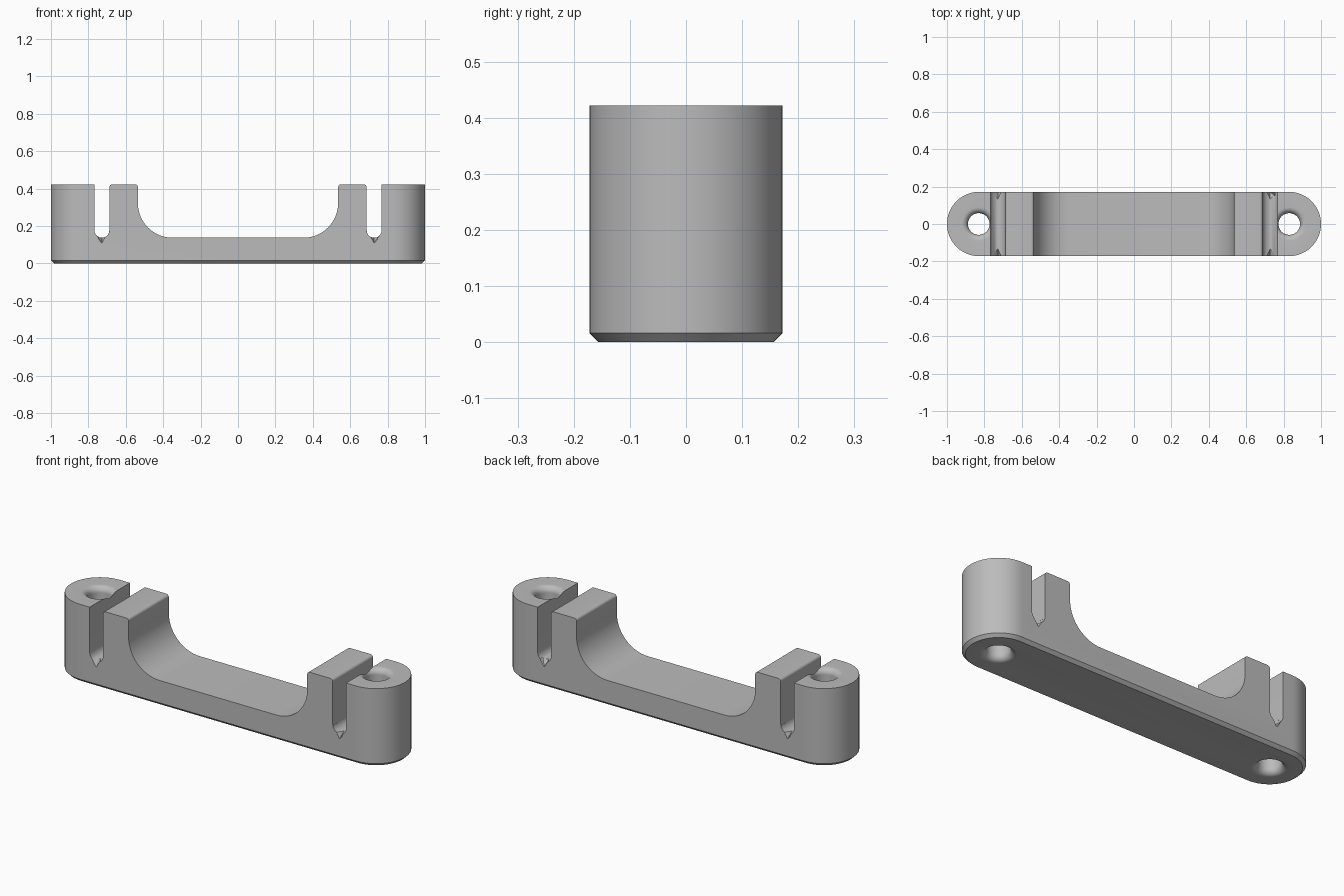
import bpy, bmesh
from math import sin, cos, pi, radians

if "Cube" in bpy.data.objects:
    bpy.data.objects.remove(bpy.data.objects["Cube"], do_unlink=True)

HEIGHT, RADIUS, CHAMFER = 0.422, 0.172, 0.016
END_X = 1 - RADIUS            # centre of the rounded ends
HOLE_X, HOLE_R, FLARE = 0.83, 0.058, 0.032
SLOT_IN, SLOT_OUT, SLOT_FLOOR = 0.688, 0.768, 0.137
SADDLE_X, SADDLE_R, FILLET = 0.535, 0.185, 0.015
ABOVE = 0.6                   # cutters reach past the top

grey = bpy.data.materials.new("grey")
grey.use_nodes = True
colour = (0.5, 0.5, 0.5, 1)
grey.diffuse_color = colour
grey.node_tree.nodes["Principled BSDF"].inputs["Base Color"].default_value = colour


def arc(cx, cy, r, start, end, steps=16):
    angles = [radians(start + (end - start) * i / steps) for i in range(steps + 1)]
    return [(cx + r * cos(a), cy + r * sin(a)) for a in angles]


def make_object(name, bm):
    bmesh.ops.recalc_face_normals(bm, faces=bm.faces)
    mesh = bpy.data.meshes.new(name)
    bm.to_mesh(mesh)
    bm.free()
    mesh.materials.append(grey)
    obj = bpy.data.objects.new(name, mesh)
    bpy.context.collection.objects.link(obj)
    return obj


def loft(name, rings):
    """Closed solid through rings with equal point counts."""
    bm = bmesh.new()
    loops = [[bm.verts.new(p) for p in ring] for ring in rings]
    n = len(loops[0])
    for low, high in zip(loops, loops[1:]):
        for i in range(n):
            j = (i + 1) % n
            bm.faces.new((low[i], low[j], high[j], high[i]))
    bm.faces.new(loops[0])
    bm.faces.new(loops[-1])
    return make_object(name, bm)


def prism(name, profile):
    """Side profile (x, z) carried through the full depth."""
    return loft(name, [[(x, y, z) for x, z in profile] for y in (-0.3, 0.3)])


def stadium(r, z):
    pts = arc(END_X, 0, r, -90, 90, 32) + arc(-END_X, 0, r, 90, 270, 32)
    return [(x, y, z) for x, y in pts]


def cut(body, cutter):
    mod = body.modifiers.new("cut", 'BOOLEAN')
    mod.operation, mod.solver, mod.object = 'DIFFERENCE', 'EXACT', cutter
    bpy.context.view_layer.objects.active = body
    bpy.ops.object.modifier_apply(modifier=mod.name)
    bpy.data.objects.remove(cutter, do_unlink=True)


# Round-ended block with a chamfered foot
body = loft("mounting_bracket", [stadium(RADIUS - CHAMFER, 0),
                                 stadium(RADIUS, CHAMFER),
                                 stadium(RADIUS, HEIGHT)])

# Wide saddle between the posts, rounding the posts' inner top edges
half = arc(SADDLE_X - SADDLE_R, SLOT_FLOOR + SADDLE_R, SADDLE_R, -90, 0, 24)
half += arc(SADDLE_X + FILLET, HEIGHT - FILLET, FILLET, 180, 90, 6)
half += [(SADDLE_X + FILLET, ABOVE)]
cut(body, prism("saddle_cutter", half + [(-x, z) for x, z in reversed(half)]))

for side in (1, -1):
    # Narrow round-bottomed slot, rounding the post's outer top edge
    mid, r = (SLOT_IN + SLOT_OUT) / 2, (SLOT_OUT - SLOT_IN) / 2
    slot = arc(mid, SLOT_FLOOR + r, r, 180, 360)
    slot += [(SLOT_OUT, ABOVE), (SLOT_IN - FILLET, ABOVE)]
    slot += arc(SLOT_IN - FILLET, HEIGHT - FILLET, FILLET, 90, 0, 6)
    cut(body, prism("slot_cutter", [(side * x, z) for x, z in slot]))

    # Pointed lead-in of the slot floor at the front and back faces
    for face in (1, -1):
        rings = []
        for y, tip in ((RADIUS + 0.01, 0.102), (RADIUS - 0.04, SLOT_FLOOR)):
            tri = ((mid - r, 0.172), (mid, tip), (mid + r, 0.172))
            rings.append([(side * x, face * y, z) for x, z in tri])
        cut(body, loft("lead_in_cutter", rings))

    # Screw hole, flared with a rounded lip at both ends
    lip = HOLE_R + FLARE
    profile = [(lip, -0.05)]
    profile += arc(lip, FLARE, FLARE, 270, 180, 10)
    profile += arc(lip, HEIGHT - FLARE, FLARE, 180, 90, 10)
    profile += [(lip, HEIGHT + 0.05)]
    rings = [[(side * HOLE_X + x, y, z) for x, y in arc(0, 0, rad, 0, 352.5, 47)]
             for rad, z in profile]
    cut(body, loft("hole_cutter", rings))

bpy.ops.object.select_all(action='DESELECT')
body.select_set(True)
bpy.context.view_layer.objects.active = body
bpy.ops.object.shade_smooth_by_angle(angle=radians(30))
